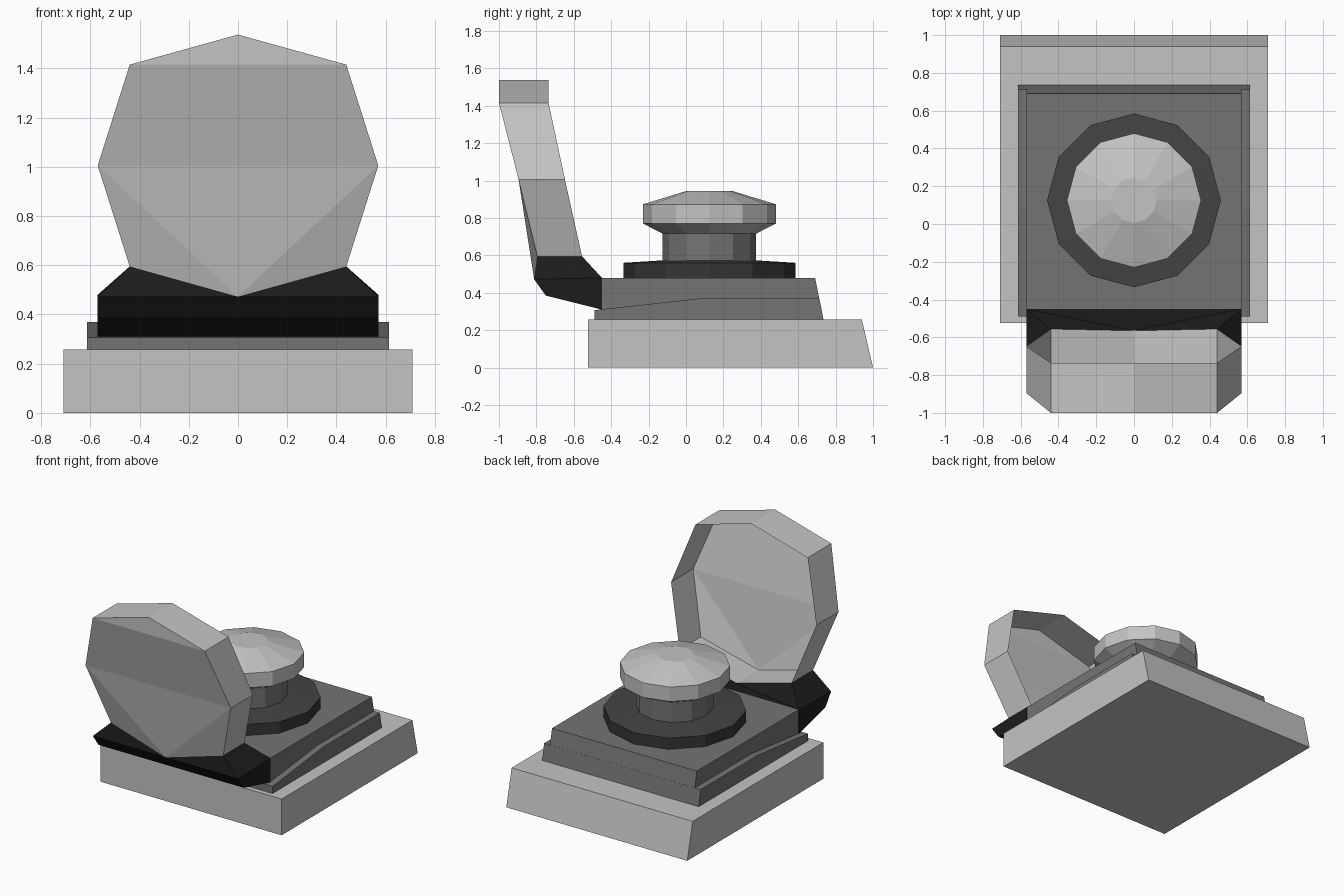
import bpy, bmesh, math

if "Cube" in bpy.data.objects:
    bpy.data.objects.remove(bpy.data.objects["Cube"])


def material(name, v):
    m = bpy.data.materials.new(name)
    m.diffuse_color = (v, v, v, 1)
    m.use_nodes = True
    m.node_tree.nodes["Principled BSDF"].inputs["Base Color"].default_value = m.diffuse_color
    return m


LIGHT = material("light grey", 0.55)
MID = material("medium grey", 0.175)
DARK = material("dark grey", 0.058)
EDGE = material("charcoal", 0.036)
BLACK = material("black", 0.012)


def build(name, verts, faces, mats, fix=True):
    me = bpy.data.meshes.new(name)
    me.from_pydata(verts, [], faces)
    for m in mats:
        me.materials.append(m)
    if fix:
        bm = bmesh.new()
        bm.from_mesh(me)
        bmesh.ops.recalc_face_normals(bm, faces=bm.faces)
        bm.to_mesh(me)
        bm.free()
    ob = bpy.data.objects.new(name, me)
    bpy.context.collection.objects.link(ob)
    return ob


def slab(name, profile, half, mat):
    """Extrude a (y, z) profile across x, symmetric about x = 0."""
    n = len(profile)
    verts = [(s * half, y, z) for s in (-1, 1) for y, z in profile]
    faces = [tuple(range(n)), tuple(range(n, 2 * n))]
    faces += [(i, (i + 1) % n, (i + 1) % n + n, i + n) for i in range(n)]
    return build(name, verts, faces, [mat])


def turned(name, profile, mats, cy=0.125, n=12):
    """Revolve a (radius, z) profile around the button axis."""
    verts = [(r * math.cos(2 * math.pi * k / n), cy + r * math.sin(2 * math.pi * k / n), z)
             for r, z in profile for k in range(n)]
    faces = [(i * n + k, i * n + (k + 1) % n, (i + 1) * n + (k + 1) % n, (i + 1) * n + k)
             for i in range(len(profile) - 1) for k in range(n)]
    last = (len(profile) - 1) * n
    faces += [tuple(range(n)), tuple(range(last, last + n))]
    return build(name, verts, faces, mats)


# Base plate and stepped housing
slab("base_plate", [(-0.525, 0), (1, 0), (0.94, 0.257), (-0.525, 0.257)], 0.71, LIGHT)
slab("housing_skirt", [(-0.49, 0.257), (0.735, 0.257), (0.713, 0.37), (0.08, 0.37), (-0.49, 0.307)],
     0.614, MID)
slab("housing_body", [(-0.45, 0.257), (0.735, 0.257), (0.69, 0.48), (-0.45, 0.48)], 0.568, MID)

# Button: collar ring, stem and cap
ring = turned("button_collar", [(0.46, 0.478), (0.46, 0.56), (0.25, 0.573)], [DARK, EDGE])
for p in ring.data.polygons:
    p.material_index = 1 if abs(p.normal.z) < 0.3 else 0
turned("button_stem", [(0.25, 0.56), (0.25, 0.717)], [MID])
turned("button_cap", [(0.25, 0.716), (0.355, 0.77), (0.355, 0.873), (0.12, 0.945)], [LIGHT])

# Flipped-open lid: shallow octagonal tray, open toward the button
outline = [(0, 1.537, -1.0, -0.735), (0.44, 1.415, -1.0, -0.735), (0.57, 1.005, -0.895, -0.647),
           (0.44, 0.595, -0.795, -0.556), (0, 0.472, -0.812, -0.565),
           (-0.44, 0.595, -0.795, -0.556), (-0.57, 1.005, -0.895, -0.647),
           (-0.44, 1.415, -1.0, -0.735)]
verts = [(x, f, z) for x, z, f, b in outline] + [(x, b, z) for x, z, f, b in outline]
faces = [(i, (i + 1) % 8, (i + 1) % 8 + 8, i + 8) for i in range(8)]
faces += [(0, 1, 7), (1, 2, 6, 7), (2, 4, 6), (2, 3, 4), (4, 5, 6)]
build("lid", verts, faces, [LIGHT])

# Hinge block cradling the lower two sides of the lid
half = [(0.57, -0.812, 0.472), (0.44, -0.795, 0.595), (0.44, -0.556, 0.595),
        (0.57, -0.45, 0.48), (0.57, -0.75, 0.385), (0.57, -0.45, 0.31)]
verts = half + [(-x, y, z) for x, y, z in half] + [(0, -0.812, 0.472), (0, -0.565, 0.472)]
faces = [(0, 12, 6), (3, 13, 9), (0, 6, 10, 4), (4, 10, 11, 5), (5, 11, 9, 3)]
for o in (0, 6):
    faces += [(o, o + 1, 12), (o + 3, o + 2, 13), (o, o + 1, o + 2, o + 3),
              (o, o + 4, o + 5, o + 3)]
build("hinge", verts, faces, [BLACK])
